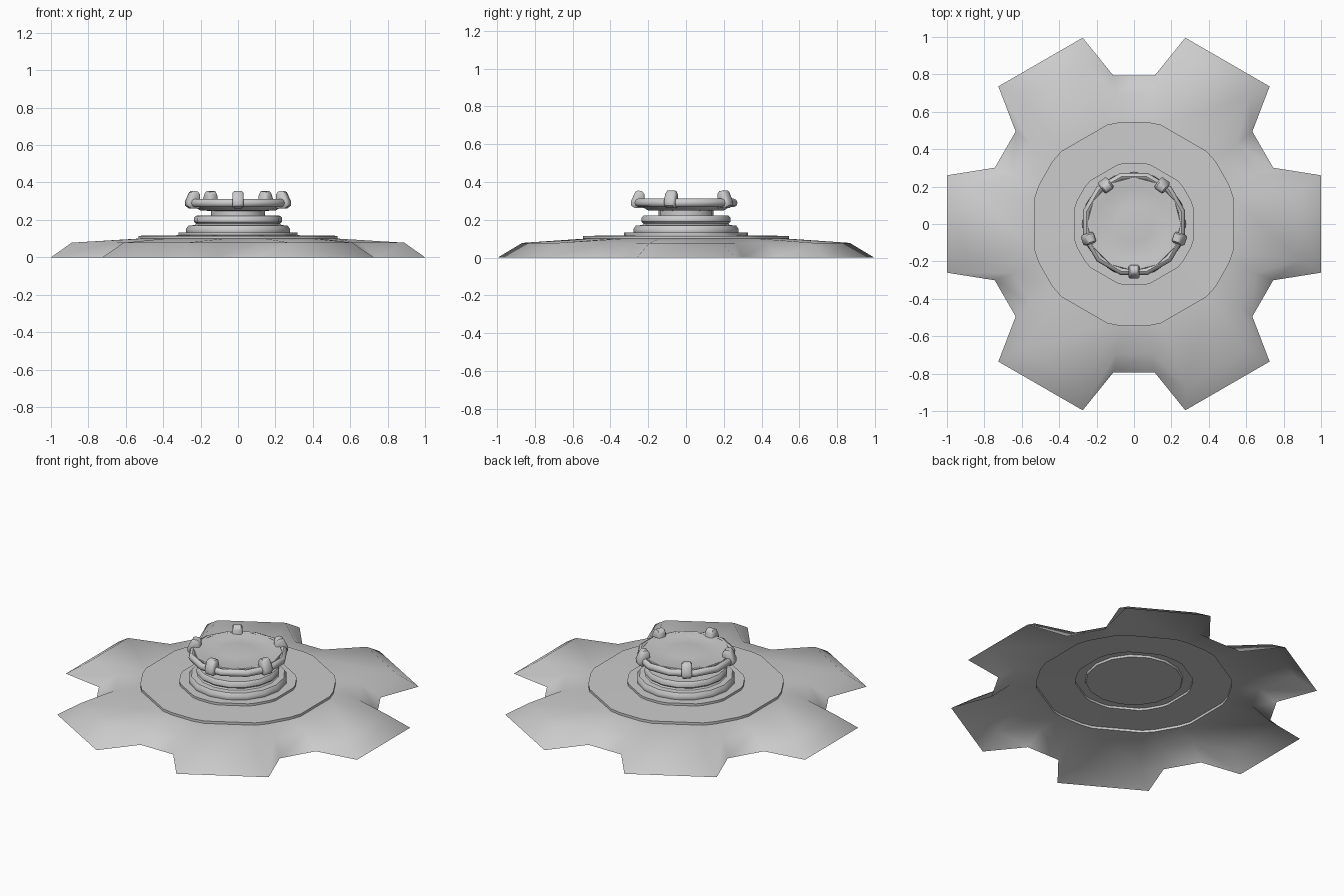
import bpy, bmesh, math
from math import sin, cos, radians, pi

cube = bpy.data.objects.get("Cube")
if cube:
    bpy.data.objects.remove(cube, do_unlink=True)

grey = bpy.data.materials.new("plain_grey")
grey.use_nodes = True
colour = (0.6, 0.6, 0.6, 1)
grey.diffuse_color = colour
grey.node_tree.nodes["Principled BSDF"].inputs["Base Color"].default_value = colour


def finish(name, bm, angle):
    bmesh.ops.recalc_face_normals(bm, faces=bm.faces)
    mesh = bpy.data.meshes.new(name)
    bm.to_mesh(mesh)
    bm.free()
    mesh.materials.append(grey)
    obj = bpy.data.objects.new(name, mesh)
    bpy.context.collection.objects.link(obj)
    bpy.ops.object.select_all(action='DESELECT')
    obj.select_set(True)
    bpy.context.view_layer.objects.active = obj
    bpy.ops.object.shade_smooth_by_angle(angle=radians(angle))
    return obj


def skin(bm, rings, closed=False):
    """Join equal rings of points with quads."""
    loops = [[bm.verts.new(p) for p in ring] for ring in rings]
    n = len(loops[0])
    pairs = list(zip(loops, loops[1:]))
    if closed:
        pairs.append((loops[-1], loops[0]))
    for a, b in pairs:
        for i in range(n):
            j = (i + 1) % n
            bm.faces.new((a[i], a[j], b[j], b[i]))
    return loops


def circle(r, z, n, turn=0):
    return [(r * cos(2 * pi * i / n + turn), r * sin(2 * pi * i / n + turn), z)
            for i in range(n)]


def lathe(name, profile, n, angle=40, turn=0, closed=False):
    bm = bmesh.new()
    loops = skin(bm, [circle(r, z, n, turn) for r, z in profile], closed)
    if not closed:
        bm.faces.new(loops[0])
        bm.faces.new(loops[-1])
    return finish(name, bm, angle)


def cog_ring(tab_r, tab_a, notch_r, notch_a, z):
    """Six tabs with a notch between each pair."""
    points = []
    for k in range(6):
        for r, a in ((tab_r, -tab_a), (tab_r, tab_a),
                     (notch_r, 30 - notch_a), (notch_r, 30 + notch_a)):
            t = radians(60 * k + a)
            points.append((r * cos(t), r * sin(t), z))
    return points


# Thin notched base sheet with two shallow steps, open underneath
bm = bmesh.new()
skin(bm, [cog_ring(1.033, 14.6, 0.803, 8, 0),
          cog_ring(0.91, 12.2, 0.70, 8, 0.078)]
     + [cog_ring(r, 15, r, 7.5, z) for r, z in
        ((0.55, 0.1), (0.55, 0.115), (0.33, 0.118), (0.33, 0.132), (0.26, 0.132))])
finish("base_sheet", bm, 50)

# Stepped pedestal with rounded rims
lathe("pedestal", [
    (0.272, 0.12), (0.278, 0.135), (0.278, 0.152), (0.265, 0.17), (0.232, 0.172),
    (0.225, 0.18), (0.236, 0.19), (0.236, 0.21), (0.225, 0.222),
    (0.145, 0.224), (0.145, 0.25)], 16, 45)

# Shallow dish on the pedestal
lathe("dish", [
    (0.14, 0.248), (0.2, 0.25), (0.235, 0.27), (0.255, 0.295), (0.25, 0.312),
    (0.235, 0.312), (0.2, 0.303), (0.1, 0.312)], 12, 45, pi / 2)

# Ring around the dish
lathe("rim_ring", [(0.262 + 0.02 * cos(2 * pi * i / 8), 0.29 + 0.022 * sin(2 * pi * i / 8))
                   for i in range(8)], 12, 50, radians(15), closed=True)

# Five rounded clamps gripping the ring
clamp_profile = [(0.22, 0.262), (0.27, 0.262), (0.29, 0.275), (0.292, 0.298),
                 (0.268, 0.348), (0.256, 0.355), (0.232, 0.352), (0.22, 0.335)]
for k in range(5):
    t = radians(54 + 72 * k)
    bm = bmesh.new()
    mid_r, mid_z = 0.255, 0.305
    rings = []
    for w, s in ((-0.03, 0.75), (-0.021, 1), (0.021, 1), (0.03, 0.75)):
        ring = []
        for r, z in clamp_profile:
            r, z = mid_r + (r - mid_r) * s, mid_z + (z - mid_z) * s
            ring.append((r * cos(t) - w * sin(t), r * sin(t) + w * cos(t), z))
        rings.append(ring)
    loops = skin(bm, rings)
    bm.faces.new(loops[0])
    bm.faces.new(loops[-1])
    finish("clamp_%d" % (k + 1), bm, 50)
